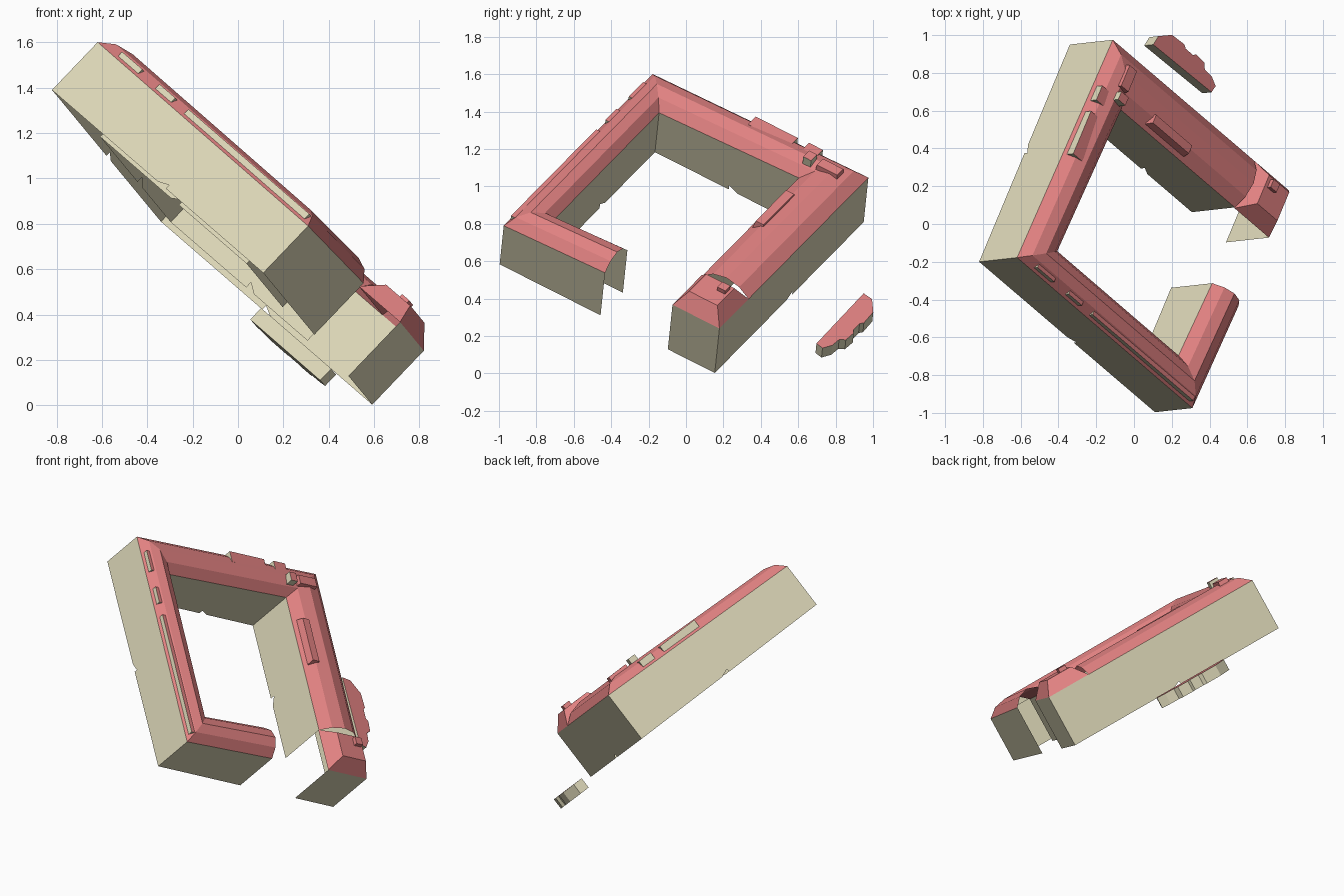
import bpy, bmesh
from mathutils import Vector, Matrix

cube = bpy.data.objects.get("Cube")
if cube:
    bpy.data.objects.remove(cube)


def material(name, rgb):
    m = bpy.data.materials.new(name)
    m.use_nodes = True
    m.diffuse_color = (*rgb, 1)
    m.node_tree.nodes["Principled BSDF"].inputs["Base Color"].default_value = (*rgb, 1)
    return m


WALL = material("cream wall", (0.71, 0.67, 0.47))
ROOF = material("rose roof", (0.75, 0.22, 0.22))

# Tilted building frame: along = long wing, across = side wing, up = wall height
along = Vector((0.635, -0.543, -0.55)).normalized()
across = Vector((0.349, 0.836, -0.422))
across = (across - along * across.dot(along)).normalized()
up = along.cross(across)
FRAME = Matrix.Translation((-0.82, -0.20, 1.39)) @ Matrix((along, across, up)).transposed().to_4x4()


def finish(name, bm, mats):
    mesh = bpy.data.meshes.new(name)
    bm.to_mesh(mesh)
    bm.free()
    for m in mats:
        mesh.materials.append(m)
    ob = bpy.data.objects.new(name, mesh)
    bpy.context.collection.objects.link(ob)
    ob.matrix_world = FRAME
    return ob


def paint_tops(bm):
    bm.normal_update()
    for f in bm.faces:
        f.material_index = 1 if f.normal.z > 0.3 else 0


# Courtyard outline at a fraction of the wing width: 0 = street side, 1 = court side
EAVES = (0.315, 0.287, 0.292, 0.33, 0.33)
EAST, SOUTH, WEST, NORTH = 0.22, 0.19, 0.23, 0.295
LENGTH, DEPTH, STUB, PAV = 1.467, 1.375, 0.645, 1.18


def outline(f):
    e, s, w, n = LENGTH - EAST * f, SOUTH * f, WEST * f, DEPTH - NORTH * f
    return [(e, STUB), (e, s), (w, s), (w, n), (PAV, n)]


def wall(name, p, q, hp, hq, notch=None):
    p, q = Vector((*p, 0)), Vector((*q, 0))
    bm = bmesh.new()
    pts = [p]
    if notch:
        mid, d = p.lerp(q, notch), (q - p).normalized() * 0.027
        lift = Vector((0, 0, 0.06))
        pts += [mid - d, mid - d + lift, mid + d + lift, mid + d]
    pts += [q, q + Vector((0, 0, hq)), p + Vector((0, 0, hp))]
    bm.faces.new([bm.verts.new(v) for v in pts])
    bmesh.ops.triangulate(bm, faces=bm.faces[:])
    finish(name, bm, [WALL])


# Wing walls with small passages at the foot
PASSAGES = {0: (None, 0.48, 0.52, 0.62), 1: (None, 0.49, 0.56, 0.58)}
WINGS = ("east", "south", "west", "north")
for side, label in ((0, "street"), (1, "court")):
    pts = outline(side)
    for i, wing in enumerate(WINGS):
        wall(f"{wing}_{label}_wall", pts[i], pts[i + 1], EAVES[i], EAVES[i + 1],
             PASSAGES[side][i])

# Pavilion walls at the end of the north wing, open to the court
inner = DEPTH - 0.30
wall("pavilion_street_wall", (PAV, DEPTH), (LENGTH, DEPTH), 0.33, 0.33)
wall("pavilion_end_wall", (LENGTH, DEPTH), (LENGTH, inner), 0.33, 0.33)

# Mitred roof with a broken slope
PROFILE = ((0, 0), (0.22, 0.05), (0.5, 0.07), (0.78, 0.05), (1, 0))
bm = bmesh.new()
rows = [[bm.verts.new((x, y, h + rise)) for (x, y), h in zip(outline(f), EAVES)]
        for f, rise in PROFILE]
for r0, r1 in zip(rows, rows[1:]):
    for i in range(4):
        bm.faces.new((r0[i], r0[i + 1], r1[i + 1], r1[i]))
bmesh.ops.recalc_face_normals(bm, faces=bm.faces[:])
finish("wing_roof", bm, [ROOF])


def block(name, x, y, z, inset=0.0, mats=(WALL, ROOF)):
    bm = bmesh.new()
    rings = []
    for h, d in ((z[0], 0), (z[1], inset)):
        rings.append([bm.verts.new((a, b, h)) for a, b in (
            (x[0] + d, y[0] + d), (x[1] - d, y[0] + d),
            (x[1] - d, y[1] - d), (x[0] + d, y[1] - d))])
    low, top = rings
    bm.faces.new(top)
    for i in range(4):
        j = (i + 1) % 4
        bm.faces.new((low[i], low[j], top[j], top[i]))
    paint_tops(bm)
    return finish(name, bm, mats)


# Pavilion hipped roof with flat top, and its vent
block("pavilion_roof", (PAV, LENGTH), (inner, DEPTH), (0.33, 0.42), 0.06, (ROOF, ROOF))
block("pavilion_vent", (1.26, 1.31), (1.25, 1.30), (0.40, 0.445), 0, (ROOF, ROOF))

# Rooftop additions
block("corner_chimney", (0.11, 0.17), (1.06, 1.11), (0.36, 0.43))
block("corner_roof_box", (0.10, 0.17), (1.14, 1.28), (0.36, 0.415), 0.005, (ROOF, ROOF))
block("north_roof_panel", (0.40, 0.72), (1.10, 1.17), (0.35, 0.395), 0.01, (ROOF, ROOF))
block("west_dormer", (0.015, 0.09), (0.66, 0.93), (0.31, 0.375))
block("west_small_dormer", (0.015, 0.08), (1.0, 1.09), (0.31, 0.38))
for i, (start, end) in enumerate(((0.12, 0.26), (0.38, 0.49), (0.58, 1.42))):
    block(f"south_dormer_{i + 1}", (start, end), (0.012, 0.045), (0.28, 0.332))

# Detached low block behind the north wing
plan = [(.49, 1.69), (.97, 1.70), (.98, 1.745), (.93, 1.775), (.87, 1.78), (.85, 1.81),
        (.78, 1.815), (.76, 1.80), (.70, 1.80), (.68, 1.815), (.58, 1.81), (.50, 1.75)]
bm = bmesh.new()
base = bm.faces.new([bm.verts.new((x, y, -0.04)) for x, y in plan])
ext = bmesh.ops.extrude_face_region(bm, geom=[base])
bmesh.ops.translate(bm, vec=(0, 0, 0.07),
                    verts=[g for g in ext["geom"] if isinstance(g, bmesh.types.BMVert)])
bmesh.ops.recalc_face_normals(bm, faces=bm.faces[:])
paint_tops(bm)
finish("detached_block", bm, [WALL, ROOF])
